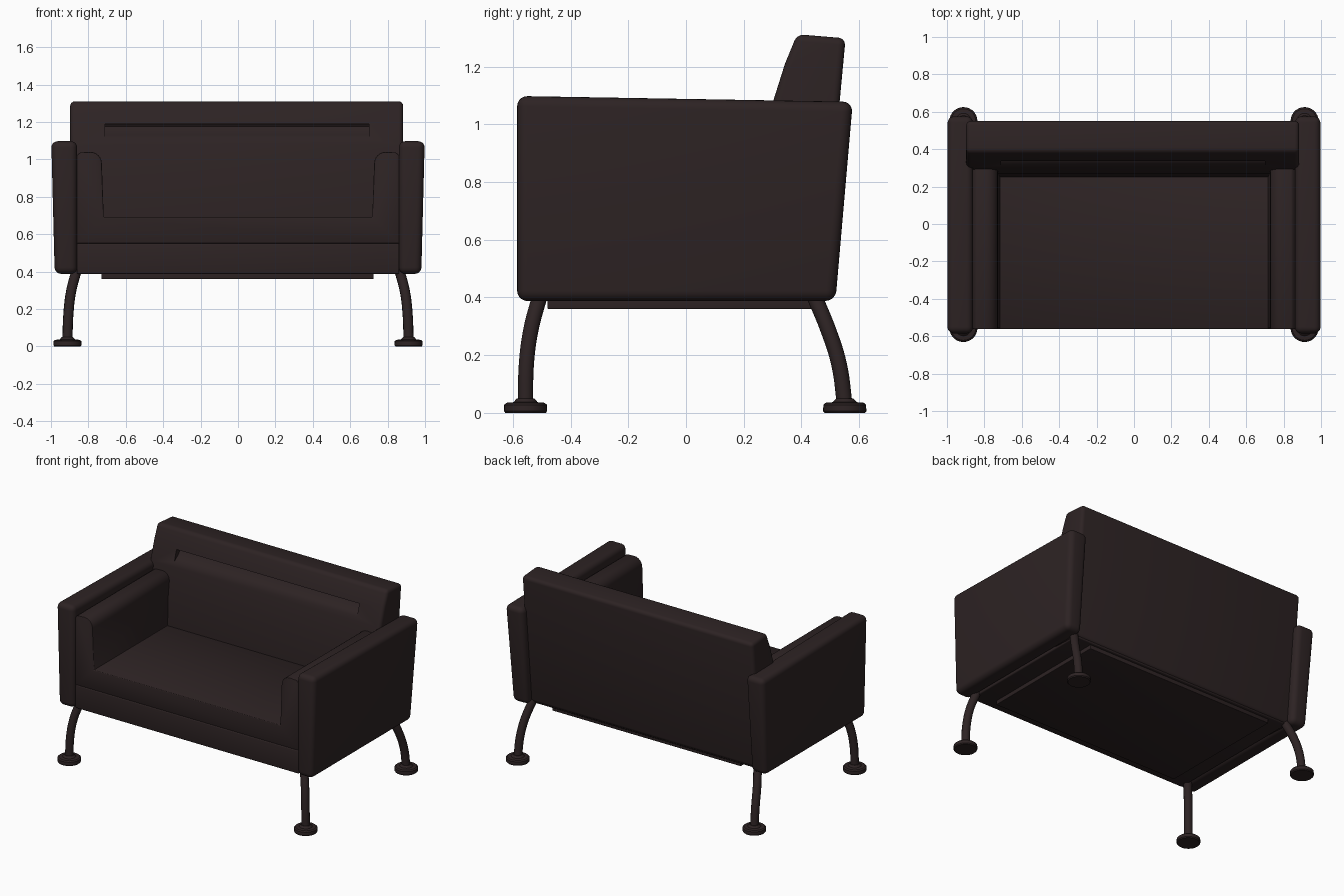
import bpy, bmesh, math
from mathutils import Vector, Matrix

if "Cube" in bpy.data.objects:
    bpy.data.objects.remove(bpy.data.objects["Cube"])

leather = bpy.data.materials.new("dark brown leather")
leather.diffuse_color = (0.026, 0.0165, 0.017, 1)
leather.use_nodes = True
leather.node_tree.nodes["Principled BSDF"].inputs["Base Color"].default_value = leather.diffuse_color


def finish(bm, name):
    bmesh.ops.recalc_face_normals(bm, faces=bm.faces[:])
    me = bpy.data.meshes.new(name)
    bm.to_mesh(me)
    bm.free()
    ob = bpy.data.objects.new(name, me)
    bpy.context.collection.objects.link(ob)
    me.materials.append(leather)
    return ob


def extrude_profile(name, pts, direction, bevel=0.0, seg=4, min_angle=20):
    """Close a 3D outline, extrude it and round its sharper edges."""
    bm = bmesh.new()
    face = bm.faces.new([bm.verts.new(p) for p in pts])
    ext = bmesh.ops.extrude_face_region(bm, geom=[face], use_keep_orig=True)
    verts = [g for g in ext["geom"] if isinstance(g, bmesh.types.BMVert)]
    bmesh.ops.translate(bm, vec=direction, verts=verts)
    bmesh.ops.recalc_face_normals(bm, faces=bm.faces[:])
    if bevel:
        edges = [e for e in bm.edges if e.calc_face_angle(0) > math.radians(min_angle)]
        bmesh.ops.bevel(bm, geom=edges, offset=bevel, segments=seg,
                        profile=0.5, affect='EDGES', clamp_overlap=True)
    return finish(bm, name)


def box(name, x, y, z, bevel):
    pts = [(x[0], y[0], z[0]), (x[0], y[1], z[0]), (x[0], y[1], z[1]), (x[0], y[0], z[1])]
    return extrude_profile(name, pts, (x[1] - x[0], 0, 0), bevel, 3)


# Outer arms: side profile with sloping rear edge, leaning out slightly
side = [(-0.585, 0.388), (0.518, 0.388), (0.578, 1.078), (-0.585, 1.098)]
for s, label in ((-1, "left"), (1, "right")):
    arm = extrude_profile(label + "_arm", [(s * 0.86, y, z) for y, z in side],
                          (s * 0.138, 0, 0), 0.035, 5)
    for v in arm.data.vertices:
        if abs(v.co.x) > 0.9:
            v.co.x -= s * 0.018 * (1.09 - v.co.z) / 0.7

# Seat and inner arm pads: one U shaped cross-section
half = [(0.862, 0.55), (0.862, 1.02), (0.845, 1.037)]
for i in range(7):
    a = math.radians(90 + 15 * i)
    half.append((0.79 + 0.062 * math.cos(a), 0.978 + 0.062 * math.sin(a)))
half.append((0.718, 0.69))
u_shape = half + [(-x, z) for x, z in reversed(half)]
extrude_profile("seat_and_arm_pads", [(x, -0.562, z) for x, z in u_shape],
                (0, 0.86, 0), 0.006, 2, 35)

# Base rail below the seat and the thin bottom panel
box("base_rail", (-0.862, 0.862), (-0.562, 0.46), (0.388, 0.551), 0.008)
box("bottom_panel", (-0.73, 0.725), (-0.48, 0.44), (0.36, 0.40), 0.004)

# Backrest with slanted, gently curved front
back_side = [(0.25, 0.40), (0.25, 0.69), (0.268, 0.90), (0.302, 1.08),
             (0.343, 1.21), (0.385, 1.312), (0.553, 1.298), (0.468, 0.392)]
back = extrude_profile("backrest", [(-0.897, y, z) for y, z in back_side],
                       (1.78, 0, 0), 0.024, 4, 25)

# Recessed slot under the top roll of the backrest
slot = [(0.22, 1.19), (0.365, 1.19), (0.375, 1.175), (0.36, 1.15),
        (0.333, 1.13), (0.305, 1.105), (0.22, 1.105)]
cutter = extrude_profile("slot_cutter", [(-0.71, y, z) for y, z in slot], (1.41, 0, 0))
cutter.hide_render = True
mod = back.modifiers.new("slot", 'BOOLEAN')
mod.operation, mod.object, mod.solver = 'DIFFERENCE', cutter, 'EXACT'
bpy.context.view_layer.objects.active = back
bpy.ops.object.modifier_apply(modifier=mod.name)
bpy.data.objects.remove(cutter)


def leg(name, path, radius):
    """Curved tube swept along a smooth path."""
    cu = bpy.data.curves.new(name + "_curve", 'CURVE')
    cu.dimensions = '3D'
    cu.bevel_depth, cu.bevel_resolution, cu.resolution_u = radius, 4, 6
    cu.use_fill_caps = True
    sp = cu.splines.new('BEZIER')
    sp.bezier_points.add(len(path) - 1)
    for bp, p in zip(sp.bezier_points, path):
        bp.co = p
        bp.handle_left_type = bp.handle_right_type = 'AUTO'
    tmp = bpy.data.objects.new(name + "_tmp", cu)
    bpy.context.collection.objects.link(tmp)
    me = bpy.data.meshes.new_from_object(
        tmp.evaluated_get(bpy.context.evaluated_depsgraph_get()))
    bpy.data.objects.remove(tmp)
    me.materials.clear()
    me.materials.append(leather)
    bpy.context.collection.objects.link(bpy.data.objects.new(name, me))


def foot(name, centre):
    """Turned disc foot with a small collar."""
    prof = [(0, 0), (0.07, 0), (0.075, 0.006), (0.074, 0.028), (0.066, 0.035),
            (0.042, 0.037), (0.03, 0.05), (0, 0.05)]
    bm = bmesh.new()
    vs = [bm.verts.new((r, 0, z)) for r, z in prof]
    es = [bm.edges.new(p) for p in zip(vs, vs[1:])]
    bmesh.ops.spin(bm, geom=vs + es, cent=(0, 0, 0), axis=(0, 0, 1),
                   angle=math.tau, steps=28)
    bmesh.ops.remove_doubles(bm, verts=bm.verts[:], dist=1e-4)
    bmesh.ops.translate(bm, vec=centre, verts=bm.verts[:])
    finish(bm, name)


# Four splayed legs with disc feet
ends = {"front": [(-0.505, 0.41), (-0.537, 0.29), (-0.553, 0.17), (-0.556, 0.03)],
        "back": [(0.442, 0.41), (0.492, 0.29), (0.53, 0.17), (0.55, 0.03)]}
for s, label in ((-1, "left"), (1, "right")):
    for end, yz in ends.items():
        xs = (0.862, 0.893, 0.907, 0.912)
        leg(f"{end}_{label}_leg", [(s * x, y, z) for x, (y, z) in zip(xs, yz)], 0.027)
        foot(f"{end}_{label}_foot", (s * 0.912, yz[-1][0], 0))

# Smooth shading with crisp creases
for ob in bpy.context.scene.objects:
    ob.select_set(True)
    bpy.context.view_layer.objects.active = ob
bpy.ops.object.shade_smooth_by_angle(angle=math.radians(35))
